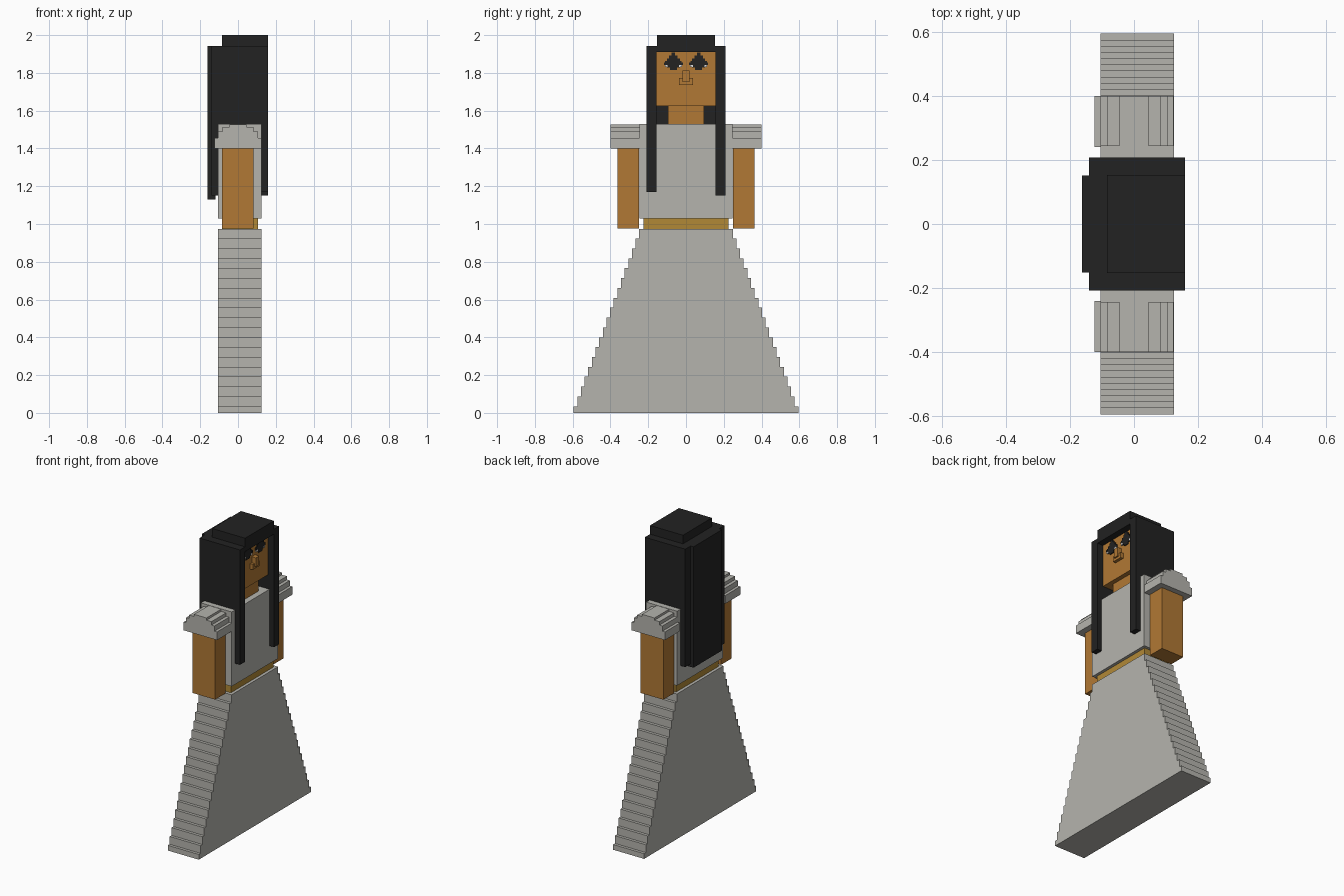
import bpy, bmesh

cube = bpy.data.objects.get("Cube")
if cube:
    bpy.data.objects.remove(cube, do_unlink=True)


def material(name, rgb):
    m = bpy.data.materials.new(name)
    m.use_nodes = True
    m.diffuse_color = (*rgb, 1)
    bsdf = next(n for n in m.node_tree.nodes if n.type == 'BSDF_PRINCIPLED')
    bsdf.inputs["Base Color"].default_value = (*rgb, 1)
    bsdf.inputs["Roughness"].default_value = 0.8
    return m


BLACK = material("hair_black", (0.016, 0.016, 0.016))
SKIN = material("skin_brown", (0.44, 0.19, 0.035))
CLOTH = material("cloth_grey", (0.46, 0.455, 0.42))
GOLD = material("belt_gold", (0.44, 0.25, 0.037))
WHITE = material("eye_white", (0.8, 0.8, 0.8))


def prism(name, profile, axis, lo, hi, mat):
    """Extrude a flat profile: (y, z) points along x, or (x, z) points along y."""
    def place(a, z, t):
        return (t, a, z) if axis == 'x' else (a, t, z)
    bm = bmesh.new()
    face = bm.faces.new([bm.verts.new(place(a, z, lo)) for a, z in profile])
    ext = bmesh.ops.extrude_face_region(bm, geom=[face])
    shift = (hi - lo, 0, 0) if axis == 'x' else (0, hi - lo, 0)
    bmesh.ops.translate(bm, vec=shift,
                        verts=[v for v in ext["geom"] if isinstance(v, bmesh.types.BMVert)])
    bmesh.ops.recalc_face_normals(bm, faces=bm.faces)
    mesh = bpy.data.meshes.new(name)
    bm.to_mesh(mesh)
    bm.free()
    mesh.materials.append(mat)
    ob = bpy.data.objects.new(name, mesh)
    bpy.context.collection.objects.link(ob)
    return ob


def box(name, x, y, z, mat):
    return prism(name, [(y[0], z[0]), (y[1], z[0]), (y[1], z[1]), (y[0], z[1])],
                 'x', x[0], x[1], mat)


def stepped(levels, bottom):
    """Symmetric staircase outline from (half width, top height) levels."""
    right, z = [], bottom
    for half, top in levels:
        right += [(half, z), (half, top)]
        z = top
    return right + [(-a, h) for a, h in reversed(right)]


# Skirt: nineteen shrinking steps
steps = [(0.595 - 0.0193 * k, 0.035 + 0.0522 * k) for k in range(19)]
prism("skirt", stepped(steps, 0), 'x', -0.105, 0.125, CLOTH)

# Body
box("belt", (-0.085, 0.105), (-0.225, 0.225), (0.97, 1.035), GOLD)
box("torso", (-0.105, 0.125), (-0.245, 0.245), (1.03, 1.53), CLOTH)
box("neck", (-0.085, 0.085), (-0.095, 0.095), (1.52, 1.63), SKIN)
box("head", (-0.106, 0.115), (-0.156, 0.156), (1.625, 1.912), SKIN)

# Hair: crown, fringe layer and long back
box("hair_crown", (-0.085, 0.16), (-0.153, 0.153), (1.935, 2.0), BLACK)
box("hair_fringe", (-0.14, 0.16), (-0.18, 0.18), (1.91, 1.942), BLACK)
box("hair_back", (-0.14, -0.105), (-0.18, 0.18), (1.15, 1.92), BLACK)
box("hair_back_panel", (-0.162, -0.12), (-0.152, 0.152), (1.13, 1.942), BLACK)

shoulder = stepped([(0.124, 1.455), (0.105, 1.49), (0.083, 1.513), (0.046, 1.528)], 1.40)
for side, label, lock_end in ((-1, "right", 1.17), (1, "left", 1.15)):
    def span(a, b):
        return tuple(sorted((side * a, side * b)))

    # Side hair hangs in front of and behind the shoulder
    prism("hair_side_" + label,
          [(-0.14, 1.942), (-0.14, 1.15), (-0.105, 1.15), (-0.105, 1.51),
           (0.125, 1.51), (0.125, lock_end), (0.16, lock_end), (0.16, 1.942)],
          'y', *span(0.155, 0.208), BLACK)

    # Arm and puffed sleeve
    box("arm_" + label, (-0.085, 0.083), span(0.25, 0.362), (0.975, 1.41), SKIN)
    prism("sleeve_" + label, shoulder, 'y', *span(0.24, 0.40), CLOTH)

    # Eye: dark stepped outline with white corners
    c = side * 0.067
    outline = stepped([(0.019, 1.828), (0.034, 1.838), (0.044, 1.862),
                       (0.034, 1.876), (0.022, 1.893), (0.010, 1.907)], 1.815)
    prism("eye_" + label, [(c + a, z) for a, z in outline], 'x', 0.114, 0.121, BLACK)
    for d in (-1, 1):
        e = c + d * 0.038
        box("eye_white_" + label, (0.114, 0.123), (e - 0.007, e + 0.007),
            (1.830, 1.842), WHITE)
        e = c + d * 0.045
        box("eyelash_" + label, (0.114, 0.122), (e - 0.005, e + 0.005),
            (1.842, 1.856), BLACK)

    # Nostril wing
    box("nostril_" + label, (0.11, 0.135), span(0.016, 0.036), (1.736, 1.772), SKIN)

# Nose bridge and base
box("nose_bridge", (0.11, 0.145), (-0.018, 0.018), (1.752, 1.812), SKIN)
box("nose_base", (0.11, 0.135), (-0.018, 0.018), (1.736, 1.754), SKIN)
